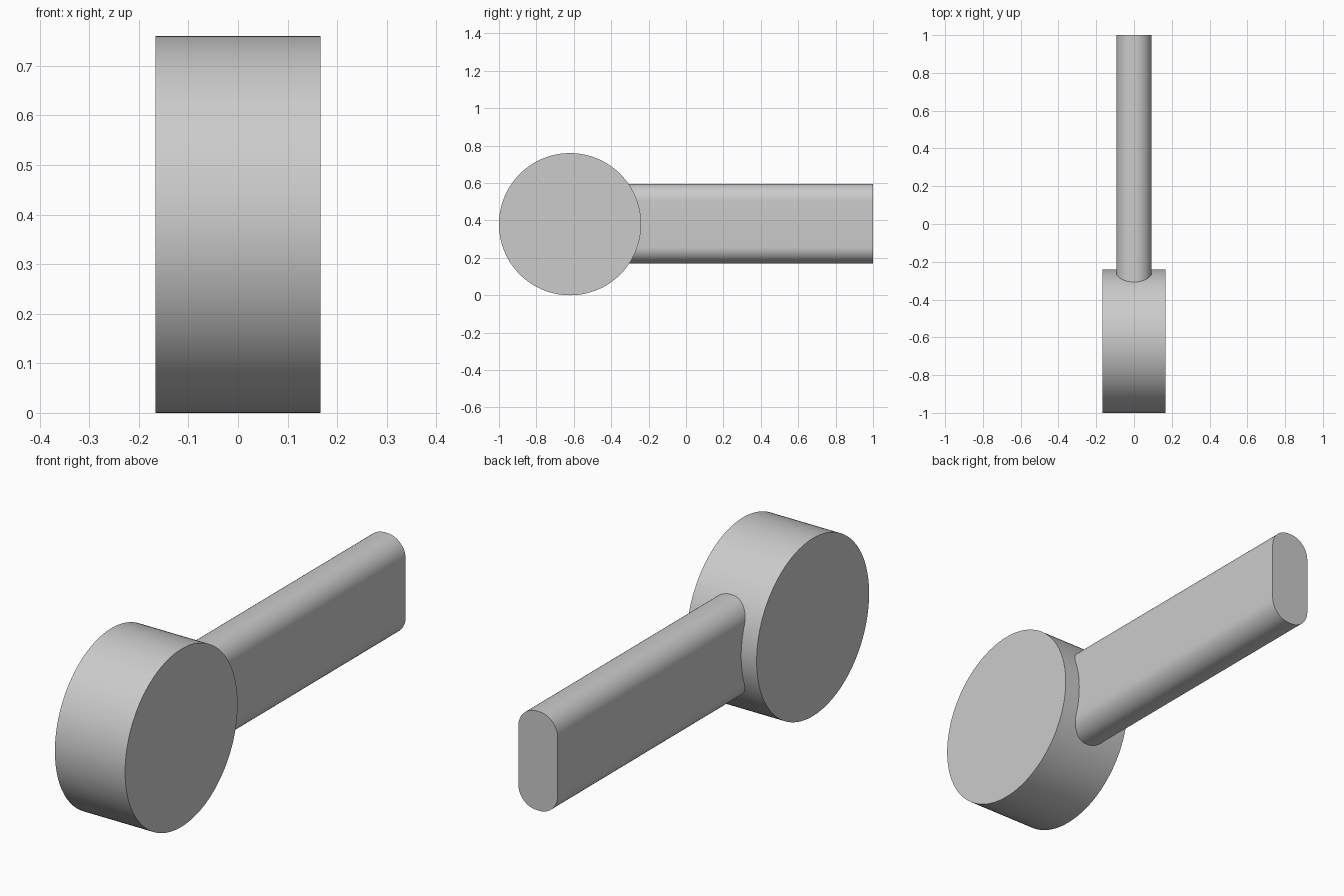
import bpy
import bmesh
from math import pi, sin, cos

cube = bpy.data.objects.get("Cube")
if cube:
    bpy.data.objects.remove(cube, do_unlink=True)

# Single grey finish
grey = bpy.data.materials.new("light_grey")
grey.use_nodes = True
grey.diffuse_color = (0.6, 0.6, 0.6, 1)
grey.node_tree.nodes["Principled BSDF"].inputs["Base Color"].default_value = (0.6, 0.6, 0.6, 1)

MID_Z = 0.38


def extrude(name, profile, direction):
    """Extrude a closed profile into a capped solid with smooth rounds."""
    bm = bmesh.new()
    face = bm.faces.new([bm.verts.new(p) for p in profile])
    result = bmesh.ops.extrude_face_region(bm, geom=[face], use_keep_orig=True)
    moved = [v for v in result["geom"] if isinstance(v, bmesh.types.BMVert)]
    bmesh.ops.translate(bm, verts=moved, vec=direction)
    bmesh.ops.recalc_face_normals(bm, faces=bm.faces)
    mesh = bpy.data.meshes.new(name)
    bm.to_mesh(mesh)
    bm.free()
    mesh.materials.append(grey)
    obj = bpy.data.objects.new(name, mesh)
    bpy.context.collection.objects.link(obj)
    bpy.ops.object.select_all(action="DESELECT")
    obj.select_set(True)
    bpy.context.view_layer.objects.active = obj
    bpy.ops.object.shade_smooth_by_angle(angle=pi / 6)
    return obj


# Round disc lying on the x axis
half_width, radius, sides = 0.166, 0.38, 128
circle = [(-half_width, -0.62 + radius * cos(2 * pi * i / sides),
           MID_Z + radius * sin(2 * pi * i / sides)) for i in range(sides)]
extrude("disc", circle, (2 * half_width, 0, 0))

# Flat bar with rounded upper and lower edges, running back from the disc
half_x, half_z, fillet, steps = 0.093, 0.212, 0.087, 16
outline = []
for quarter, (sx, sz) in enumerate([(1, 1), (-1, 1), (-1, -1), (1, -1)]):
    for i in range(steps + 1):
        a = (quarter + i / steps) * pi / 2
        outline.append((sx * (half_x - fillet) + fillet * cos(a), -0.45,
                        MID_Z + 0.003 + sz * (half_z - fillet) + fillet * sin(a)))
extrude("handle_bar", outline, (0, 1.45, 0))
